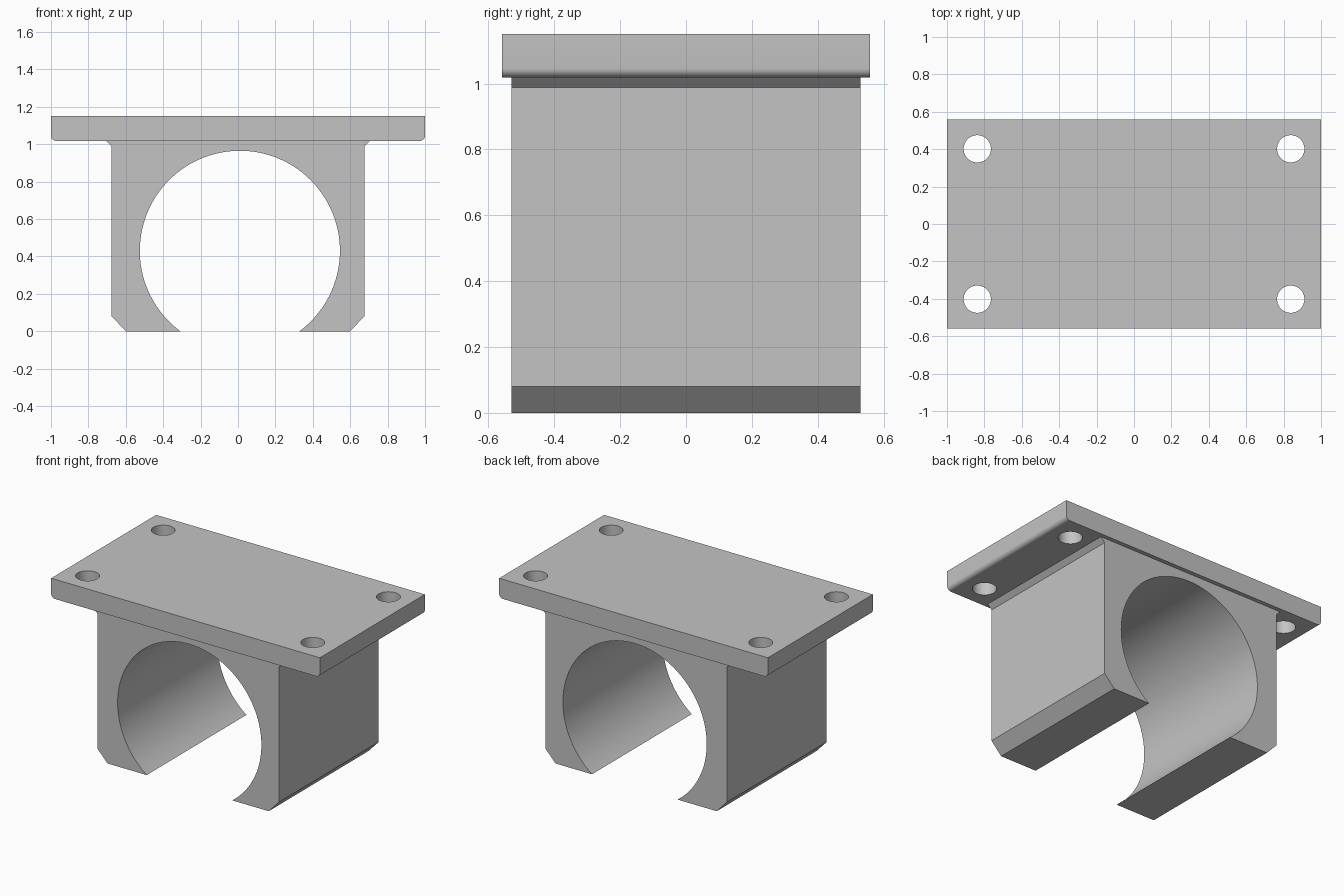
import bpy
import bmesh
import math

cube = bpy.data.objects.get("Cube")
if cube:
    bpy.data.objects.remove(cube, do_unlink=True)

grey = bpy.data.materials.new("light grey")
grey.use_nodes = True
colour = (0.55, 0.55, 0.55, 1)
grey.diffuse_color = colour
grey.node_tree.nodes["Principled BSDF"].inputs["Base Color"].default_value = colour


def arc(cx, cz, radius, start, end, steps):
    """Points on an arc, angles in radians."""
    angles = [start + (end - start) * i / steps for i in range(steps + 1)]
    return [(cx + radius * math.cos(a), cz + radius * math.sin(a)) for a in angles]


def extrude_profile(name, points, y_front, y_back):
    """Solid made by sweeping an x-z outline along y."""
    bm = bmesh.new()
    face = bm.faces.new([bm.verts.new((x, y_front, z)) for x, z in points])
    swept = bmesh.ops.extrude_face_region(bm, geom=[face], use_keep_orig=True)
    verts = [v for v in swept["geom"] if isinstance(v, bmesh.types.BMVert)]
    bmesh.ops.translate(bm, verts=verts, vec=(0, y_back - y_front, 0))
    bmesh.ops.recalc_face_normals(bm, faces=bm.faces)
    mesh = bpy.data.meshes.new(name)
    bm.to_mesh(mesh)
    bm.free()
    mesh.materials.append(grey)
    obj = bpy.data.objects.new(name, mesh)
    bpy.context.collection.objects.link(obj)
    return obj


def select_only(obj):
    bpy.ops.object.select_all(action='DESELECT')
    obj.select_set(True)
    bpy.context.view_layer.objects.active = obj


TOP, UNDERSIDE = 1.15, 1.018

# Clamp body: chamfered feet, flared top and an open round bore
side = [(0.6, 0), (0.675, 0.08), (0.675, 0.988), (0.705, UNDERSIDE)]
bore_x, bore_z, bore_r = 0.01, 0.43, 0.535
dip = math.asin(bore_z / bore_r)
bore = arc(bore_x, bore_z, bore_r, math.pi + dip, -dip, 96)
mirrored = [(-x, z) for x, z in reversed(side)]
body = extrude_profile("clamp_body", side + mirrored + bore, -0.53, 0.53)

# Mounting plate: lower end edges rounded
fillet = 0.028
corner = arc(1 - fillet, UNDERSIDE + fillet, fillet, -math.pi / 2, 0, 8)
right_end = corner + [(1, TOP)]
left_end = [(-x, z) for x, z in reversed(right_end)]
plate = extrude_profile("mounting_plate", right_end + left_end, -0.558, 0.558)

# Four bolt holes through the plate
for sx in (-1, 1):
    for sy in (-1, 1):
        bpy.ops.mesh.primitive_cylinder_add(
            vertices=48, radius=0.073, depth=0.5,
            location=(sx * 0.838, sy * 0.402, TOP))
        cutter = bpy.context.object
        cutter.name = "hole_cutter"
        cutter.hide_render = True
        cutter.data.materials.append(grey)
        select_only(plate)
        hole = plate.modifiers.new("bolt_hole", 'BOOLEAN')
        hole.operation = 'DIFFERENCE'
        hole.solver = 'EXACT'
        hole.object = cutter
        bpy.ops.object.modifier_apply(modifier=hole.name)
        bpy.data.objects.remove(cutter, do_unlink=True)

# Smooth the round surfaces, keep the edges crisp
for part in (body, plate):
    select_only(part)
    bpy.ops.object.shade_smooth_by_angle(angle=math.radians(30))
